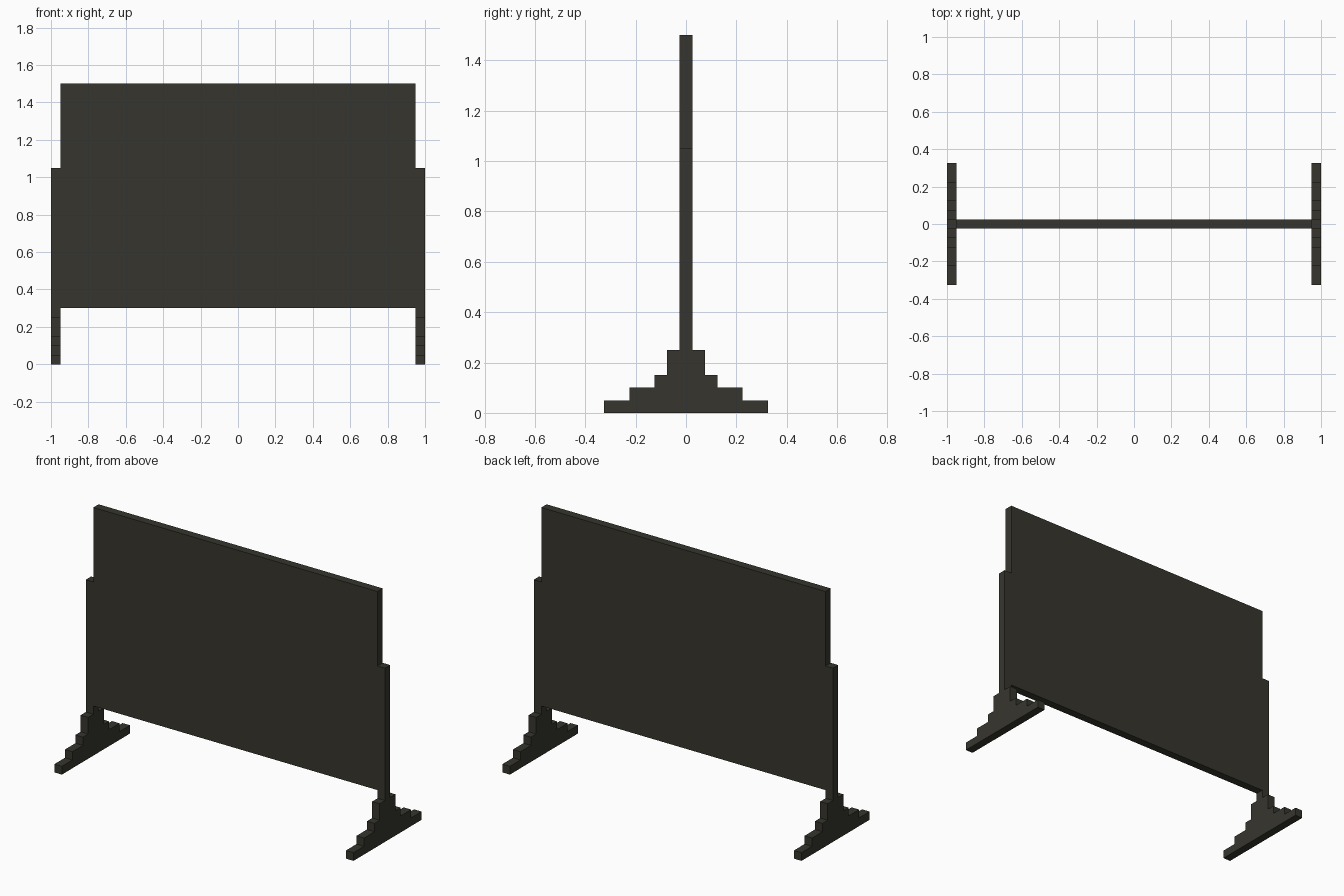
import bpy, bmesh

if "Cube" in bpy.data.objects:
    bpy.data.objects.remove(bpy.data.objects["Cube"])

mat = bpy.data.materials.new("dark charcoal")
mat.diffuse_color = (0.037, 0.036, 0.027, 1)
mat.use_nodes = True
mat.node_tree.nodes["Principled BSDF"].inputs["Base Color"].default_value = mat.diffuse_color


def add_object(name, bm):
    bmesh.ops.recalc_face_normals(bm, faces=bm.faces)
    me = bpy.data.meshes.new(name)
    bm.to_mesh(me)
    bm.free()
    me.materials.append(mat)
    ob = bpy.data.objects.new(name, me)
    bpy.context.collection.objects.link(ob)
    return ob


# Board panel
bm = bmesh.new()
bmesh.ops.create_cube(bm, size=1)
bmesh.ops.scale(bm, vec=(1.9, 0.05, 1.2), verts=bm.verts)
bmesh.ops.translate(bm, vec=(0, 0, 0.9), verts=bm.verts)
add_object("board_panel", bm)

# End stands: stepped foot and post as one side profile (half width, top height)
steps = [(0.325, 0.05), (0.225, 0.10), (0.125, 0.15), (0.075, 0.25), (0.025, 1.05)]
right, z = [], 0
for half, top in steps:
    right += [(half, z), (half, top)]
    z = top
profile = right + [(-y, z) for y, z in reversed(right)]

for name, x in (("left_stand", -1.0), ("right_stand", 0.95)):
    bm = bmesh.new()
    face = bm.faces.new([bm.verts.new((x, y, z)) for y, z in profile])
    ext = bmesh.ops.extrude_face_region(bm, geom=[face], use_keep_orig=True)
    moved = [g for g in ext["geom"] if isinstance(g, bmesh.types.BMVert)]
    bmesh.ops.translate(bm, vec=(0.05, 0, 0), verts=moved)
    add_object(name, bm)
